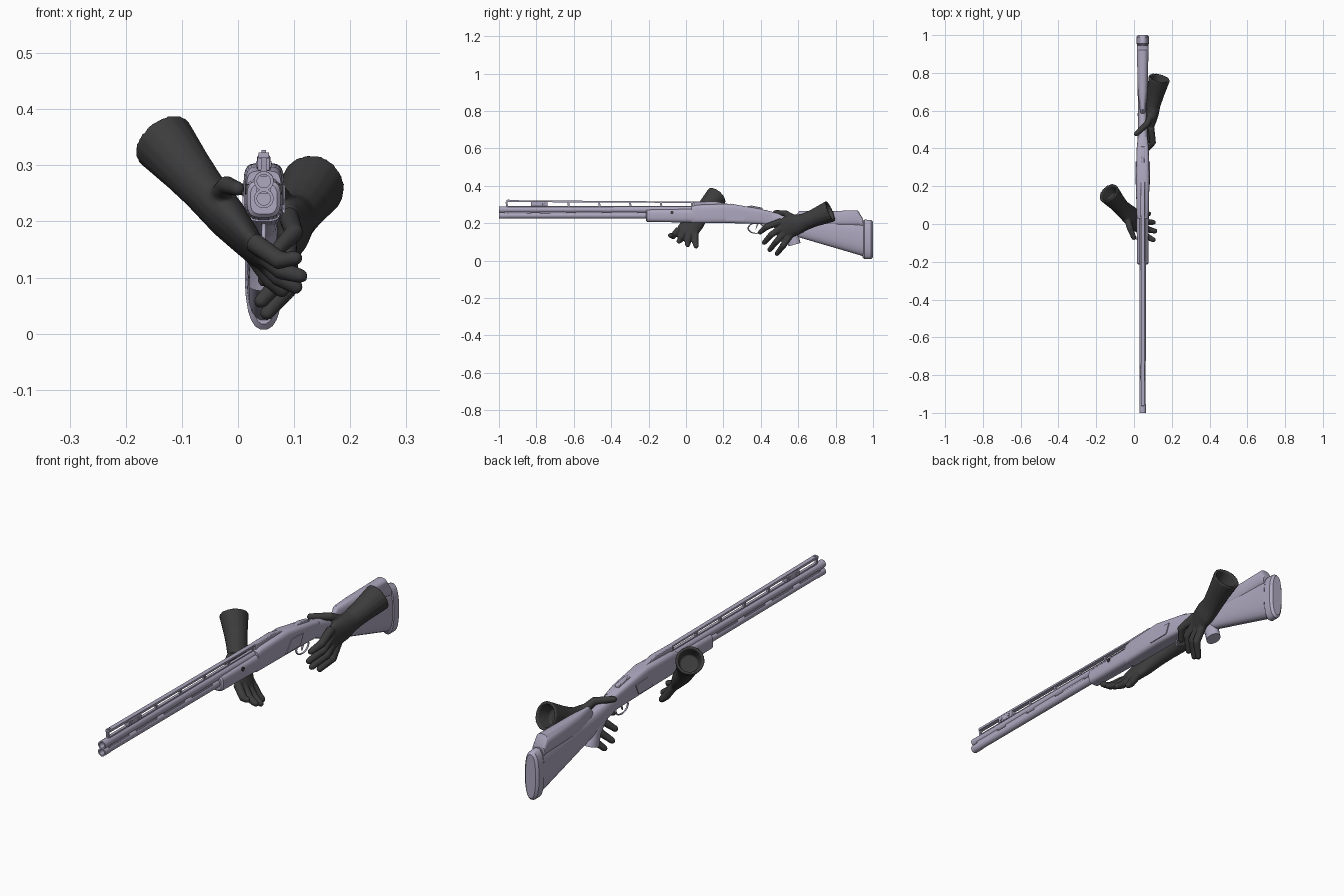
import bpy, bmesh, math
from mathutils import Vector as V

if "Cube" in bpy.data.objects:
    bpy.data.objects.remove(bpy.data.objects["Cube"], do_unlink=True)

CENTRE = .046  # the gun's own middle plane in x


def material(name, red, green, blue):
    colour = (red, green, blue, 1)
    mat = bpy.data.materials.new(name)
    mat.use_nodes = True
    mat.diffuse_color = colour
    mat.node_tree.nodes["Principled BSDF"].inputs["Base Color"].default_value = colour
    return mat


METAL = material("lavender grey", .42, .39, .52)
GLOVE = material("charcoal", .045, .045, .045)


def finish(name, bm, mat=METAL, bevel=0):
    """Turn a bmesh into a named, coloured, smoothly shaded object."""
    bmesh.ops.recalc_face_normals(bm, faces=bm.faces)
    mesh = bpy.data.meshes.new(name)
    bm.to_mesh(mesh)
    bm.free()
    mesh.materials.append(mat)
    ob = bpy.data.objects.new(name, mesh)
    bpy.context.collection.objects.link(ob)
    bpy.ops.object.select_all(action="DESELECT")
    ob.select_set(True)
    bpy.context.view_layer.objects.active = ob
    bpy.ops.object.shade_smooth_by_angle(angle=math.radians(40))
    if bevel:
        soften = ob.modifiers.new("soft edges", "BEVEL")
        soften.width, soften.segments = bevel, 2
    return ob


def skin(bm, rings):
    """Join rings of points into a capped tube."""
    loops = [[bm.verts.new(p) for p in ring] for ring in rings]
    faces = [bm.faces.new(loops[0][::-1]), bm.faces.new(loops[-1])]
    for a, b in zip(loops, loops[1:]):
        for i in range(len(a)):
            faces.append(bm.faces.new((a[i - 1], a[i], b[i], b[i - 1])))
    bmesh.ops.recalc_face_normals(bm, faces=faces)


def circle(count):
    angles = [math.tau * (i + .5) / count for i in range(count)]
    return [(math.cos(a), math.sin(a)) for a in angles]


def loft(name, sections, power, rim=0):
    """Rounded sections (y, bottom, top, half width) along the gun; rim softens both ends."""
    if rim:
        for end, step in ((0, rim), (-1, -rim)):
            y, low, high, half = sections[end]
            tip = (y, low + rim, high - rim, half - rim)
            sections[end] = (y + step, low, high, half)
            sections.insert(0 if end == 0 else len(sections), tip)
    rings = []
    for y, low, high, half in sections:
        rings.append([(CENTRE + half * math.copysign(abs(c) ** power, c), y,
                       (low + high) / 2 + (high - low) / 2 * math.copysign(abs(s) ** power, s))
                      for c, s in circle(24)])
    bm = bmesh.new()
    skin(bm, rings)
    return finish(name, bm)


def plate(name, outline, half, x=CENTRE, bevel=0, mat=METAL):
    """Side outline of (y, z) points extruded across x."""
    bm = bmesh.new()
    skin(bm, [[(x + offset, y, z) for y, z in outline] for offset in (-half, half)])
    return finish(name, bm, mat, bevel)


def box(name, back, front, low, high, half, bevel=0):
    return plate(name, [(back, low), (front, low), (front, high), (back, high)], half, bevel=bevel)


def limb(bm, path, wide, rounded=True):
    """Oval tube through (point, broad radius, thin radius); wide points along the broad axis."""
    if rounded:
        end, broad, thin = path[-1]
        ahead = (end - path[-2][0]).normalized()
        path = path + [(end + ahead * broad * .7, broad * .55, thin * .55)]
    rings, last = [], None
    for i, (point, broad, thin) in enumerate(path):
        along = (path[min(i + 1, len(path) - 1)][0] - path[max(i - 1, 0)][0]).normalized()
        u = (wide - along * wide.dot(along)).normalized()
        w = along.cross(u)
        if last and w.dot(last) < 0:
            w = -w
        last = w
        rings.append([point + u * broad * c + w * thin * s for c, s in circle(16)])
    skin(bm, rings)


def hand(name, cuff, wrist, first, last, reach, thumb):
    """Glove whose four fingers blend from the first to the last (base, joint, tip)."""
    cuff, wrist, reach = V(cuff), V(wrist), V(reach)
    first, last, thumb = [[V(p) for p in finger] for finger in (first, last, thumb)]
    wide = first[0] - last[0]
    knuckles = (first[0] + last[0]) / 2
    bm = bmesh.new()
    # Palm, widening and thinning toward the knuckles
    limb(bm, [(wrist.lerp(cuff, .3), .046, .044), (wrist, .047, .04),
              (wrist.lerp(knuckles, .5), .058, .036), (knuckles, .058, .024)], wide)
    # Forearm with an open, hollow cuff
    limb(bm, [(wrist, .045, .04), (wrist.lerp(cuff, .4), .048, .046), (cuff, .06, .058),
              (cuff, .048, .046), (cuff.lerp(wrist, .4), .038, .036)], wide, rounded=False)
    # Fingers, the middle ones reaching further, and thumb
    fingers = [thumb]
    for i in range(4):
        base, joint, tip = [a.lerp(b, i / 3) for a, b in zip(first, last)]
        bulge = reach * math.sin(math.pi * i / 3)
        fingers.append([base, joint + bulge / 2, tip + bulge])
    for finger in fingers:
        limb(bm, [(p, r, r) for p, r in zip(finger, (.018, .017, .013))], wide)
    ob = finish(name, bm, GLOVE)
    blend = ob.modifiers.new("blend", "REMESH")
    blend.mode, blend.voxel_size, blend.use_smooth_shade = "VOXEL", .0045, True
    relax = ob.modifiers.new("relax", "SMOOTH")
    relax.iterations = 4


# Over and under barrels with open muzzles
for name, z in (("upper_barrel", .272), ("lower_barrel", .241)):
    bm = bmesh.new()
    profile = [(-.9, .012), (-1, .012), (-1, .0175), (-.96, .0175), (-.95, .016), (.15, .018)]
    skin(bm, [[(CENTRE + r * c, y, z + r * s) for c, s in circle(20)] for y, r in profile])
    finish(name, bm)

# Rib between the barrels, broken by vents
for i in range(4):
    y = -.97 + i * .19
    box("barrel_joining_rib", y, y + .14, .25, .26, .013)

# Raised sighting rib on slanted posts
plate("sighting_rib", [(-.96, .313), (.06, .308), (.06, .315), (-.96, .323)], .0095)
for i in range(7):
    y = -.96 + i * .165
    plate("rib_post", [(y, .28), (y + .01, .28), (y + .005, .314), (y - .005, .314)], .005)
box("rib_base", -.96, .06, .28, .293, .006)
plate("rib_ramp", [(.04, .28), (.24, .28), (.24, .3), (.16, .317), (.04, .315)], .012, bevel=.003)
box("rib_clamp", -.83, -.74, .29, .318, .011, bevel=.003)
for y in (-.81, -.76):
    box("clamp_screw", y - .006, y + .006, .296, .308, .014, bevel=.002)
box("front_bead", -.955, -.945, .32, .327, .004)

# Forend, receiver and fittings
loft("forend", [(-.215, .207, .273, .03), (.19, .2, .28, .034)], .6, rim=.006)
loft("receiver", [(.03, .2, .29, .031), (.06, .2, .298, .033), (.24, .2, .304, .036),
                  (.4, .195, .276, .032), (.46, .19, .26, .026)], .45)
for side in (-1, 1):
    plate("side_plate", [(.21, .215), (.31, .215), (.33, .26), (.25, .265)], .002,
          x=CENTRE + side * .036)
    plate("forend_pin", [(-.075 + .009 * c, .257 + .009 * s) for c, s in circle(12)], .003,
          x=CENTRE + side * .0305, mat=GLOVE)
plate("top_lever", [(.3, .285), (.41, .27), (.41, .282), (.35, .294)], .01, bevel=.003)

# Trigger inside its oval guard
bpy.ops.mesh.primitive_torus_add(location=(CENTRE, .375, .173), rotation=(0, math.pi / 2, 0),
                                 major_segments=24, minor_segments=8,
                                 major_radius=.042, minor_radius=.004)
guard = bpy.context.object
guard.name = "trigger_guard"
guard.scale.x = .65
guard.data.materials.append(METAL)
bpy.ops.object.shade_smooth()
plate("trigger", [(.38, .2), (.39, .2), (.37, .16)], .004)

# Stock, comb, butt pad and pistol grip
loft("stock", [(.42, .193, .272, .029), (.5, .165, .25, .025), (.6, .125, .23, .025),
               (.95, .022, .217, .031)], .8)
loft("comb", [(.585, .2, .24, .01), (.605, .19, .264, .016), (.7, .18, .266, .026),
              (.92, .18, .267, .031), (.945, .18, .225, .03)], .75)
loft("butt_pad", [(.945, .007, .22, .034), (1, .007, .217, .034)], .8, rim=.01)
bm = bmesh.new()
limb(bm, [(V((CENTRE, .45, .225)), .034, .025), (V((CENTRE, .52, .19)), .036, .025),
          (V((CENTRE, .565, .14)), .036, .025), (V((CENTRE, .58, .085)), .034, .027)],
     V((0, 1, .5)), rounded=False)
finish("pistol_grip", bm)

# Gloved hand around the pistol grip
hand("rear_glove", cuff=(.134, .772, .264), wrist=(.1, .63, .205),
     first=[(.09, .51, .21), (.1, .43, .18), (.07, .395, .15)],
     last=[(.09, .56, .14), (.09, .52, .08), (.05, .485, .035)],
     reach=(-.02, -.01, -.02),
     thumb=[(.095, .59, .22), (.07, .53, .253), (.01, .475, .257)])

# Gloved hand cradling the forend from below
hand("front_glove", cuff=(-.135, .165, .345), wrist=(-.06, .08, .255),
     first=[(.025, -.04, .165), (.075, -.07, .13), (.105, -.085, .135)],
     last=[(.025, .05, .145), (.06, .05, .095), (.08, .055, .075)],
     reach=(.02, 0, -.015),
     thumb=[(-.04, .04, .24), (-.02, -.025, .265), (0, -.075, .258)])
